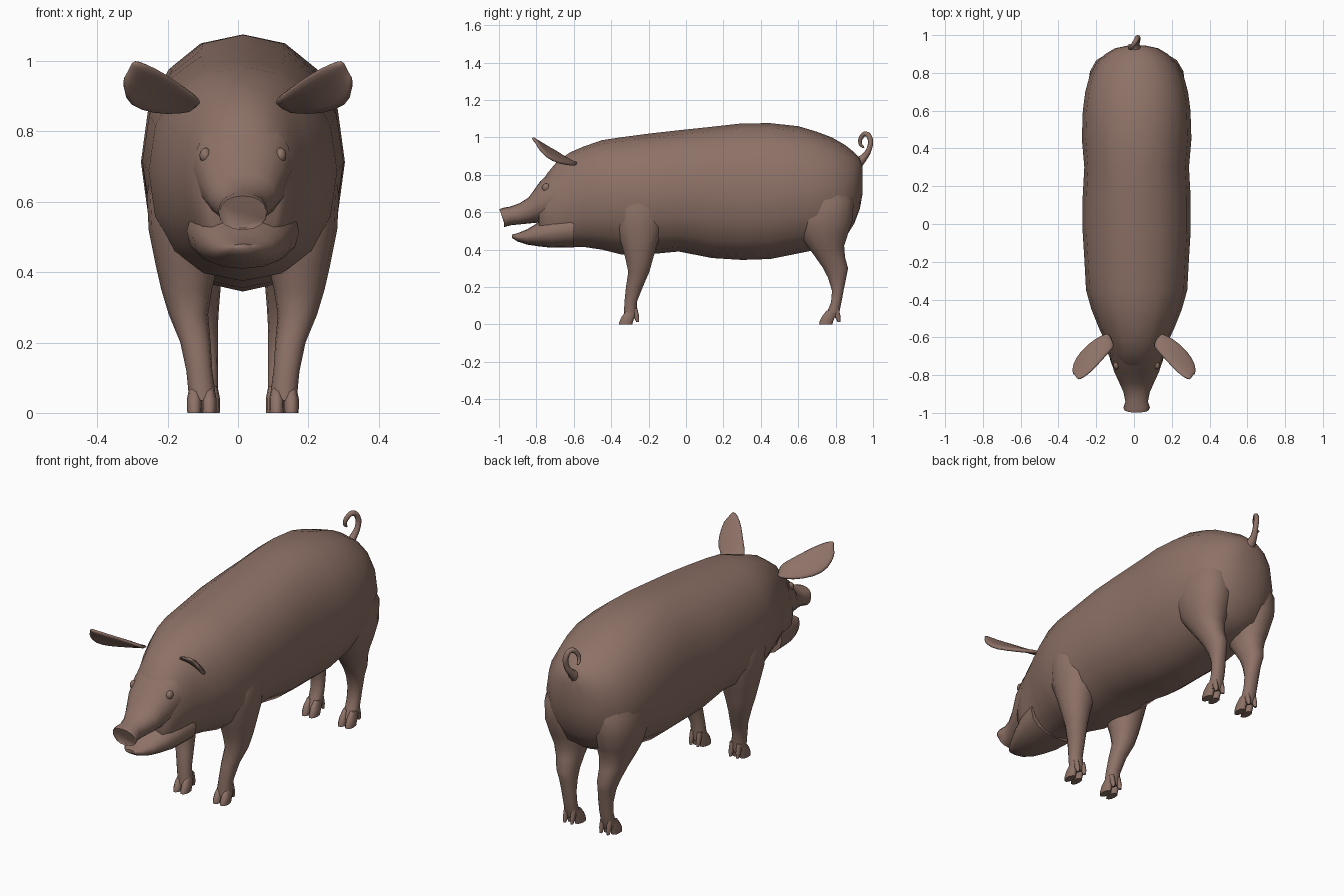
import bpy, bmesh, math
from mathutils import Vector

CX = 0.014  # body centre line

skin = bpy.data.materials.new("brown_skin")
skin.diffuse_color = (0.27, 0.168, 0.135, 1)


def finish(ob, angle=60):
    ob.data.materials.append(skin)
    bpy.ops.object.select_all(action='DESELECT')
    ob.select_set(True)
    bpy.context.view_layer.objects.active = ob
    bpy.ops.object.shade_smooth_by_angle(angle=math.radians(angle))
    return ob


def to_object(name, bm):
    bmesh.ops.recalc_face_normals(bm, faces=bm.faces)
    me = bpy.data.meshes.new(name)
    bm.to_mesh(me)
    bm.free()
    ob = bpy.data.objects.new(name, me)
    bpy.context.collection.objects.link(ob)
    return ob


def loft(name, axis, rings, seg=16, power=0.92, tilt=0.0):
    """Skin rings (t, low, high, x, half width) stacked along y or z."""
    bm = bmesh.new()
    loops = []
    for i, (t, lo, hi, x, half) in enumerate(rings):
        loop = []
        for k in range(seg):
            a = 2 * math.pi * k / seg
            c, s = math.cos(a), math.sin(a)
            px = x + half * math.copysign(abs(c) ** power, c)
            q = (hi - lo) / 2 * math.copysign(abs(s) ** power, s)
            m = (lo + hi) / 2 + q
            tt = t - (q * tilt if i == 0 else 0)
            loop.append(bm.verts.new((px, tt, m) if axis == 'y' else (px, m, tt)))
        loops.append(loop)
    for a, b in zip(loops, loops[1:]):
        for k in range(seg):
            j = (k + 1) % seg
            bm.faces.new((a[k], a[j], b[j], b[k]))
    bm.faces.new(loops[0])
    bm.faces.new(loops[-1])
    return finish(to_object(name, bm))


def centred(rows):
    return [(t, lo, hi, CX, half) for t, lo, hi, half in rows]


# Torso and head in one skin
loft("torso", 'y', centred([
    (-0.785, 0.46, 0.74, 0.10), (-0.74, 0.425, 0.81, 0.128), (-0.69, 0.415, 0.87, 0.15),
    (-0.62, 0.415, 0.92, 0.168), (-0.55, 0.415, 0.95, 0.20), (-0.45, 0.40, 0.985, 0.24),
    (-0.35, 0.375, 1.0, 0.268), (-0.2, 0.375, 1.02, 0.276), (-0.04, 0.39, 1.038, 0.286),
    (0.14, 0.355, 1.057, 0.286), (0.3, 0.345, 1.075, 0.277), (0.45, 0.35, 1.076, 0.29),
    (0.6, 0.38, 1.06, 0.285), (0.7, 0.40, 1.03, 0.272), (0.78, 0.42, 1.0, 0.25),
    (0.85, 0.46, 0.96, 0.215), (0.90, 0.54, 0.92, 0.165), (0.93, 0.62, 0.89, 0.115),
    (0.944, 0.70, 0.84, 0.05)]))

# Snout with slanted nose disc
loft("snout", 'y', centred([
    (-0.982, 0.525, 0.617, 0.066), (-0.972, 0.52, 0.625, 0.07), (-0.94, 0.53, 0.63, 0.06),
    (-0.89, 0.535, 0.648, 0.07), (-0.84, 0.54, 0.68, 0.092), (-0.78, 0.545, 0.765, 0.12),
    (-0.70, 0.55, 0.84, 0.14)]), tilt=0.35)

# Lower jaw
loft("lower_jaw", 'y', centred([
    (-0.93, 0.462, 0.48, 0.03), (-0.90, 0.443, 0.488, 0.055), (-0.85, 0.427, 0.508, 0.086),
    (-0.79, 0.418, 0.545, 0.115), (-0.72, 0.41, 0.58, 0.14), (-0.60, 0.412, 0.62, 0.16)]))

# Legs: (z, back/front limits in y, x offset, half width)
FRONT = [(0.035, -0.335, -0.265, 0.117, 0.036), (0.07, -0.332, -0.262, 0.118, 0.038),
         (0.12, -0.33, -0.262, 0.124, 0.037), (0.2, -0.322, -0.23, 0.135, 0.043),
         (0.28, -0.31, -0.195, 0.155, 0.056), (0.35, -0.325, -0.175, 0.16, 0.072),
         (0.42, -0.345, -0.155, 0.16, 0.088), (0.52, -0.38, -0.12, 0.165, 0.103),
         (0.62, -0.39, -0.11, 0.165, 0.108), (0.74, -0.34, -0.16, 0.15, 0.10)]
HIND = [(0.035, 0.735, 0.81, 0.107, 0.036), (0.07, 0.755, 0.822, 0.107, 0.036),
        (0.12, 0.775, 0.832, 0.107, 0.036), (0.18, 0.78, 0.843, 0.109, 0.038),
        (0.25, 0.758, 0.858, 0.114, 0.043), (0.3, 0.732, 0.868, 0.12, 0.052),
        (0.36, 0.69, 0.852, 0.127, 0.064), (0.42, 0.645, 0.848, 0.133, 0.082),
        (0.48, 0.60, 0.868, 0.138, 0.10), (0.56, 0.57, 0.895, 0.14, 0.118),
        (0.66, 0.58, 0.90, 0.135, 0.12), (0.76, 0.62, 0.86, 0.12, 0.10)]

for side, s in (("left", -1), ("right", 1)):
    for leg, rows, toe_y, claw_y, mid in (("front", FRONT, -0.36, -0.262, 0.117),
                                          ("hind", HIND, 0.71, 0.815, 0.107)):
        loft(f"{leg}_leg_{side}", 'z',
             [(z, lo, hi, CX + s * x, h) for z, lo, hi, x, h in rows], seg=14)
        for n, d in (("inner", -1), ("outer", 1)):
            x = CX + s * (mid + d * 0.021)
            # Split hoof toes
            loft(f"{leg}_hoof_{n}_{side}", 'z',
                 [(0, toe_y, toe_y + 0.075, x, 0.02), (0.015, toe_y + 0.002, toe_y + 0.078, x, 0.021),
                  (0.04, toe_y + 0.014, toe_y + 0.088, x, 0.021),
                  (0.075, toe_y + 0.04, toe_y + 0.095, x, 0.014)], seg=10)
            # Dew claws behind the foot
            loft(f"{leg}_dew_claw_{n}_{side}", 'z',
                 [(0.012, claw_y - 0.004, claw_y + 0.012, x, 0.007),
                  (0.04, claw_y - 0.018, claw_y + 0.012, x, 0.012),
                  (0.085, claw_y - 0.03, claw_y + 0.002, x, 0.012)], seg=8)

    # Cupped leaf ear: upper and lower edge at each station
    edges = [((0.10, -0.65, 0.885), (0.135, -0.575, 0.86)),
             ((0.15, -0.70, 0.925), (0.205, -0.605, 0.85)),
             ((0.205, -0.765, 0.965), (0.285, -0.675, 0.86)),
             ((0.262, -0.815, 0.995), (0.325, -0.745, 0.89)),
             ((0.30, -0.825, 1.003), (0.325, -0.795, 0.955))]
    bm = bmesh.new()
    grid = []
    for a, b in edges:
        a, b = Vector(a), Vector(b)
        cup = Vector((0, 0.49, 0.0)) + Vector((0, 0, -0.25))
        row = []
        for f in (0, 0.25, 0.5, 0.75, 1):
            p = a.lerp(b, f) + cup * (b - a).length * 0.9 * f * (1 - f)
            row.append(bm.verts.new((p.x * s, p.y, p.z)))
        grid.append(row)
    for r0, r1 in zip(grid, grid[1:]):
        for k in range(4):
            bm.faces.new((r0[k], r0[k + 1], r1[k + 1], r1[k]))
    ear = to_object(f"ear_{side}", bm)
    sol = ear.modifiers.new("thickness", 'SOLIDIFY')
    sol.thickness, sol.offset = 0.02, 0
    ear.modifiers.new("round", 'SUBSURF').levels = 1
    finish(ear)

    # Eye bulge
    bm = bmesh.new()
    bmesh.ops.create_uvsphere(bm, u_segments=12, v_segments=8, radius=0.022)
    for v in bm.verts:
        v.co = (v.co.x * 0.75 + CX + s * 0.107, v.co.y - 0.748, v.co.z + 0.732)
    finish(to_object(f"eye_{side}", bm))

# Curled tail
cu = bpy.data.curves.new("tail", 'CURVE')
cu.dimensions = '3D'
cu.bevel_depth, cu.bevel_resolution, cu.use_fill_caps = 0.014, 2, True
path = [(0.01, 0.915, 0.86, 2.2), (0.012, 0.955, 0.897, 1.3), (0.02, 0.98, 0.94, 1),
        (0.018, 0.985, 0.99, 1), (0.005, 0.963, 1.019, 0.95), (-0.012, 0.937, 1.0, 0.85),
        (-0.022, 0.932, 0.965, 0.7), (-0.025, 0.95, 0.945, 0.4)]
sp = cu.splines.new('BEZIER')
sp.bezier_points.add(len(path) - 1)
sp.resolution_u = 4
for bp, (x, y, z, r) in zip(sp.bezier_points, path):
    bp.co, bp.radius = (x, y, z), r
    bp.handle_left_type = bp.handle_right_type = 'AUTO'
tail = bpy.data.objects.new("tail", cu)
bpy.context.collection.objects.link(tail)
bpy.ops.object.select_all(action='DESELECT')
tail.select_set(True)
bpy.context.view_layer.objects.active = tail
bpy.ops.object.convert(target='MESH')
finish(bpy.context.view_layer.objects.active)
